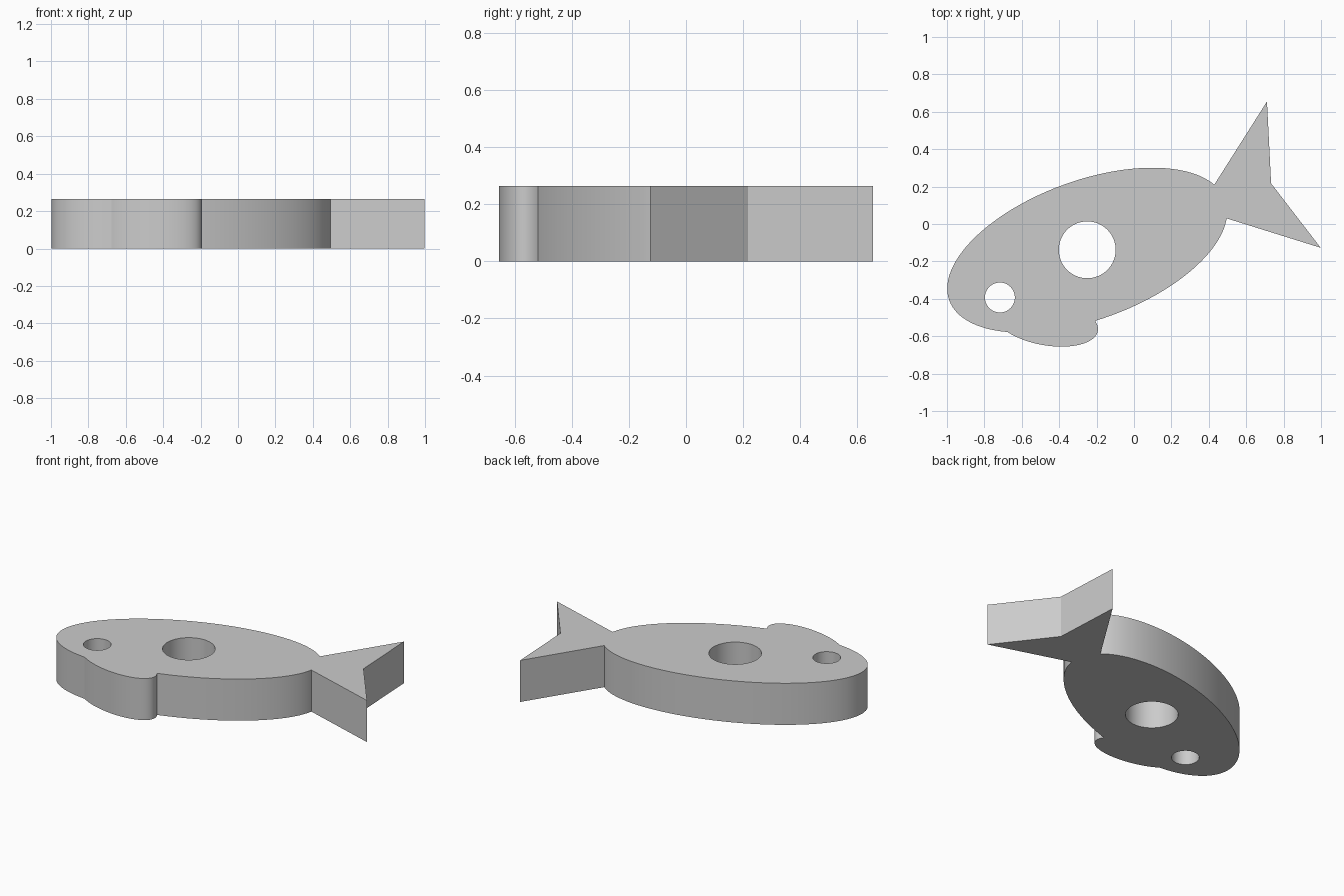
import bpy, bmesh, math

HEIGHT = 0.265

cube = bpy.data.objects.get("Cube")
if cube:
    bpy.data.objects.remove(cube, do_unlink=True)

# One flat grey
grey = bpy.data.materials.new("plain grey")
grey.use_nodes = True
colour = (0.6, 0.6, 0.6, 1)
grey.diffuse_color = colour
grey.node_tree.nodes["Principled BSDF"].inputs["Base Color"].default_value = colour


def ellipse(cx, cy, a, b, degrees=0, n=96):
    """Outline of a turned ellipse."""
    c, s = math.cos(math.radians(degrees)), math.sin(math.radians(degrees))
    points = []
    for i in range(n):
        t = 2 * math.pi * i / n
        u, v = a * math.cos(t), b * math.sin(t)
        points.append((cx + u * c - v * s, cy + u * s + v * c))
    return points


def prism(name, outline, z0=0.0, z1=HEIGHT):
    """Upright solid over a counter-clockwise outline."""
    bm = bmesh.new()
    face = bm.faces.new([bm.verts.new((x, y, z0)) for x, y in outline])
    top = bmesh.ops.extrude_face_region(bm, geom=[face])
    for v in top["geom"]:
        if isinstance(v, bmesh.types.BMVert):
            v.co.z = z1
    bmesh.ops.recalc_face_normals(bm, faces=bm.faces)
    mesh = bpy.data.meshes.new(name)
    bm.to_mesh(mesh)
    bm.free()
    mesh.materials.append(grey)
    obj = bpy.data.objects.new(name, mesh)
    bpy.context.collection.objects.link(obj)
    return obj


def combine(target, other, operation):
    """Apply a boolean and discard the second solid."""
    mod = target.modifiers.new("combine", "BOOLEAN")
    mod.operation = operation
    mod.solver = "EXACT"
    mod.object = other
    bpy.context.view_layer.objects.active = target
    bpy.ops.object.modifier_apply(modifier=mod.name)
    bpy.data.objects.remove(other, do_unlink=True)


# Body, belly fin and forked tail as one solid
fish = prism("fish_body", ellipse(-0.25, -0.14, 0.785, 0.372, 20, 128))
fin = prism("belly_fin", ellipse(-0.47, -0.522, 0.281, 0.126, -10.3))
tail = prism("tail", [(0.345, 0.077), (0.998, -0.127), (0.733, 0.217), (0.711, 0.655)])
combine(fish, fin, "UNION")
combine(fish, tail, "UNION")

# Round through holes: the eye and the large middle hole
for name, x, y, r in (("eye_hole", -0.717, -0.393, 0.08),
                      ("middle_hole", -0.25, -0.138, 0.152)):
    cutter = prism(name, ellipse(x, y, r, r, 0, 64), -0.1, HEIGHT + 0.1)
    cutter.hide_render = True
    combine(fish, cutter, "DIFFERENCE")

# Smooth curved walls, sharp rims and corners
bpy.ops.object.select_all(action="DESELECT")
fish.select_set(True)
bpy.context.view_layer.objects.active = fish
bpy.ops.object.shade_smooth_by_angle(angle=math.radians(20))
